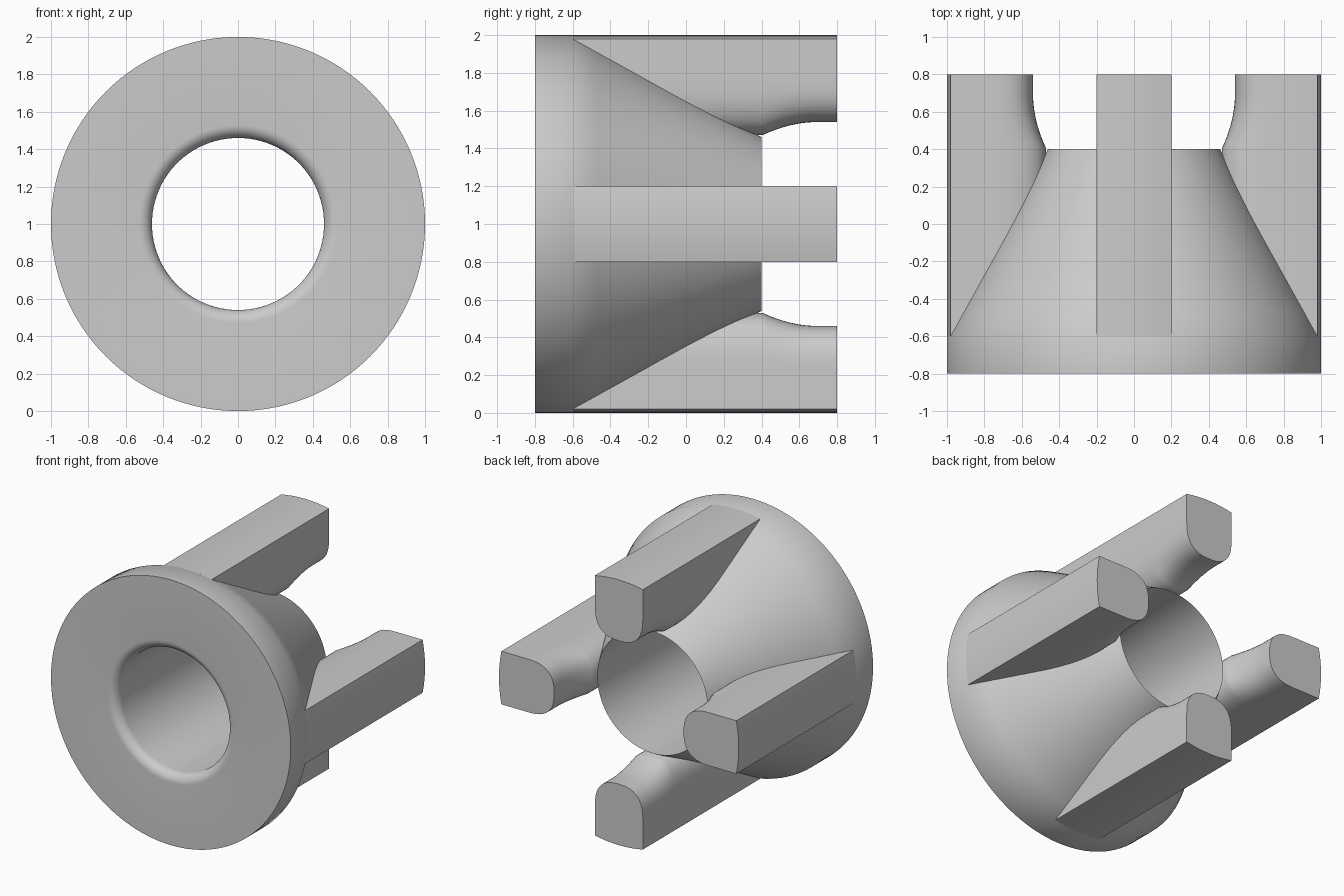
import bpy, bmesh, math
from mathutils import Matrix

if "Cube" in bpy.data.objects:
    bpy.data.objects.remove(bpy.data.objects["Cube"])

grey = bpy.data.materials.new("plain grey")
grey.diffuse_color = (0.6, 0.6, 0.6, 1)
grey.use_nodes = True
grey.node_tree.nodes["Principled BSDF"].inputs["Base Color"].default_value = grey.diffuse_color


def finish(name, bm):
    """Turn a bmesh into a smooth-shaded object with crisp edges."""
    bmesh.ops.recalc_face_normals(bm, faces=bm.faces)
    mesh = bpy.data.meshes.new(name)
    bm.to_mesh(mesh)
    bm.free()
    mesh.materials.append(grey)
    obj = bpy.data.objects.new(name, mesh)
    bpy.context.collection.objects.link(obj)
    bpy.ops.object.select_all(action='DESELECT')
    obj.select_set(True)
    bpy.context.view_layer.objects.active = obj
    bpy.ops.object.shade_smooth_by_angle(angle=math.radians(35))
    return obj


def bridge(bm, a, b):
    n = len(a)
    for i in range(n):
        bm.faces.new((a[i], a[(i + 1) % n], b[(i + 1) % n], b[i]))


# Tapered hub: closed (radius, y) profile revolved about the y axis
LIP, BORE, SEG = 0.07, 0.46, 128
profile = [(1.0, -0.8), (1.0, -0.6)]
profile += [(1 - 0.54 * t / 8, -0.6 + t / 8) for t in range(1, 9)]
for k in range(9):  # rounded front lip of the bore
    a = math.pi / 2 * k / 8
    profile.append((BORE + LIP - LIP * math.cos(a), -0.8 + LIP - LIP * math.sin(a)))
bm = bmesh.new()
rings = []
for s in range(SEG):
    a = 2 * math.pi * s / SEG
    rings.append([bm.verts.new((r * math.cos(a), y, 1 + r * math.sin(a)))
                  for r, y in profile])
for s in range(SEG):
    bridge(bm, rings[s], rings[(s + 1) % SEG])
finish("tapered_hub", bm)


# Arm cross-section: arc outside, straight flanks, rounded inner end
def arm_section(drop):
    pts = []
    for k in range(9):
        x = -0.2 + 0.4 * k / 8
        pts.append((x, math.sqrt(1 - x * x)))
    for k in range(25):
        a = math.pi * k / 24
        c, s = math.cos(a), math.sin(a)
        x = 0.2 * math.copysign(abs(c) ** 0.77, c)
        depth = max(s, 0) ** 0.77
        pts.append((x, 0.76 - (0.22 + drop) * depth))
    return pts


# Four arms lofted along y, flaring into the hub end
stations = [(-0.6, 0.07), (0.405, 0.07)]
for k in range(1, 13):
    t = k / 12
    stations.append((0.405 + 0.295 * t, 0.07 * (1 - t) ** 2))
stations.append((0.8, 0.0))
for i, name in enumerate(("top_arm", "right_arm", "bottom_arm", "left_arm")):
    bm = bmesh.new()
    loops = [[bm.verts.new((x, y, r)) for x, r in arm_section(d)] for y, d in stations]
    for a, b in zip(loops, loops[1:]):
        bridge(bm, a, b)
    bm.faces.new(loops[0])
    bm.faces.new(loops[-1])
    bm.transform(Matrix.Translation((0, 0, 1)) @ Matrix.Rotation(i * math.pi / 2, 4, 'Y'))
    finish(name, bm)
